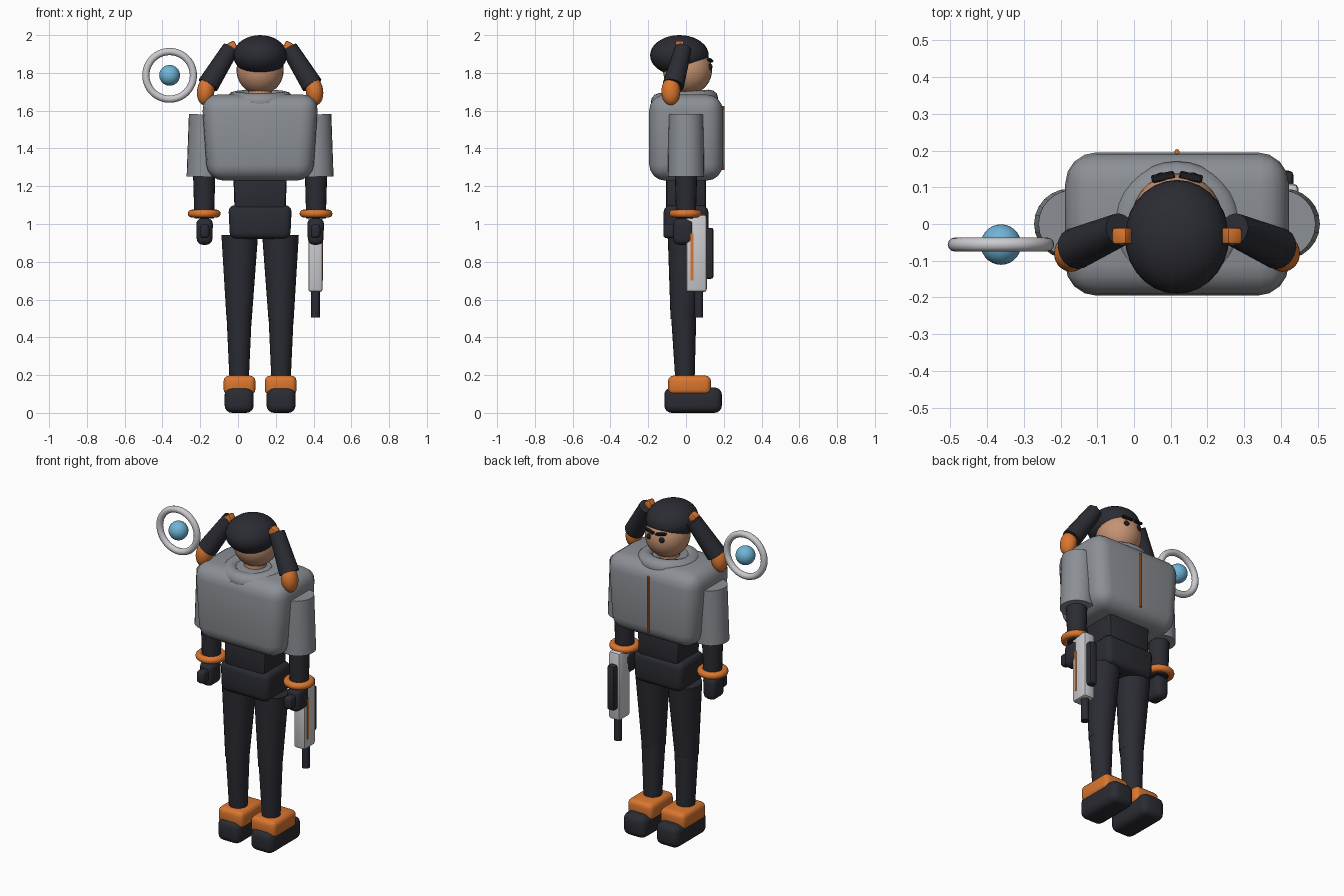
import bpy, bmesh, math
from mathutils import Vector, Matrix

if "Cube" in bpy.data.objects:
    bpy.data.objects.remove(bpy.data.objects["Cube"])

CX = 0.117  # body centre line


def material(name, rgb):
    m = bpy.data.materials.new(name)
    m.diffuse_color = (*rgb, 1)
    m.use_nodes = True
    m.node_tree.nodes["Principled BSDF"].inputs["Base Color"].default_value = m.diffuse_color
    return m


DARK = material("charcoal", (0.024, 0.025, 0.033))
GREY = material("jacket grey", (0.26, 0.275, 0.30))
ORANGE = material("orange", (0.70, 0.18, 0.028))
SKIN = material("skin", (0.56, 0.29, 0.17))
WHITE = material("pale metal", (0.60, 0.60, 0.63))
BLUE = material("blue", (0.16, 0.46, 0.68))
BLACK = material("black", (0.012, 0.012, 0.016))


def finish(name, bm, mat, angle=40):
    me = bpy.data.meshes.new(name)
    bmesh.ops.recalc_face_normals(bm, faces=bm.faces)
    bm.to_mesh(me)
    bm.free()
    ob = bpy.data.objects.new(name, me)
    bpy.context.collection.objects.link(ob)
    me.materials.append(mat)
    bpy.ops.object.select_all(action='DESELECT')
    ob.select_set(True)
    bpy.context.view_layer.objects.active = ob
    bpy.ops.object.shade_smooth_by_angle(angle=math.radians(angle))
    return ob


def box(name, lo, hi, mat, bevel=0.02, seg=3, taper=1.0, taper_y=1.0, rot=None):
    """Rounded box; taper scales the bottom in x and y."""
    bm = bmesh.new()
    bmesh.ops.create_cube(bm, size=1)
    lo, hi = Vector(lo), Vector(hi)
    c, s = (lo + hi) / 2, hi - lo
    for v in bm.verts:
        if v.co.z < 0:
            v.co.x *= taper
            v.co.y *= taper_y
        v.co = Vector((v.co.x * s.x, v.co.y * s.y, v.co.z * s.z))
    if bevel:
        bmesh.ops.bevel(bm, geom=bm.edges[:], offset=bevel, segments=seg,
                        profile=0.5, affect='EDGES', clamp_overlap=True)
    if rot:
        bm.transform(rot)
    bm.transform(Matrix.Translation(c))
    return finish(name, bm, mat)


def limb(name, a, b, ra, rb, mat, sides=20):
    """Tapered cylinder from a to b."""
    a, b = Vector(a), Vector(b)
    d = b - a
    bm = bmesh.new()
    bmesh.ops.create_cone(bm, cap_ends=True, segments=sides, radius1=ra, radius2=rb, depth=d.length)
    bm.transform(Matrix.Translation((a + b) / 2) @ d.to_track_quat('Z', 'Y').to_matrix().to_4x4())
    return finish(name, bm, mat)


def ball(name, c, r, mat, rot=None):
    bm = bmesh.new()
    bmesh.ops.create_uvsphere(bm, u_segments=28, v_segments=18, radius=1)
    bm.transform(Matrix.Translation(c) @ (rot or Matrix()) @ Matrix.Diagonal((*r, 1)))
    return finish(name, bm, mat, 60)


def ring(name, c, R, r, mat, rot=None, n=32, m=12):
    bm = bmesh.new()
    g = []
    for i in range(n):
        t = 2 * math.pi * i / n
        g.append([bm.verts.new(((R + r * math.cos(p)) * math.cos(t),
                                (R + r * math.cos(p)) * math.sin(t), r * math.sin(p)))
                  for p in (2 * math.pi * j / m for j in range(m))])
    for i in range(n):
        for j in range(m):
            k, l = (i + 1) % n, (j + 1) % m
            bm.faces.new((g[i][j], g[k][j], g[k][l], g[i][l]))
    bm.transform(Matrix.Translation(c) @ (rot or Matrix()))
    return finish(name, bm, mat, 60)


# Head and hair
ball("head", (CX, 0.008, 1.815), (0.125, 0.13, 0.13), SKIN)
ball("hair_cap", (CX, -0.035, 1.893), (0.142, 0.155, 0.107), DARK)
limb("neck", (CX, 0, 1.62), (CX, 0, 1.74), 0.065, 0.06, SKIN)

# Jacket, collar, zip
box("jacket", (CX - 0.31, -0.195, 1.23), (CX + 0.31, 0.195, 1.685), GREY, 0.085, 4, taper=0.9)
ring("collar", (CX, -0.008, 1.655), 0.132, 0.047, GREY, Matrix.Rotation(math.radians(4), 4, 'X'))
limb("zip", (CX, 0.197, 1.285), (CX, 0.197, 1.625), 0.007, 0.007, ORANGE, 8)

# Waist and hips
box("waist", (CX - 0.142, -0.105, 1.06), (CX + 0.142, 0.105, 1.27), DARK, 0.015, 2, taper=0.95)
box("hips", (CX - 0.168, -0.118, 0.92), (CX + 0.168, 0.118, 1.10), DARK, 0.035, 3, taper=0.95)

for s, side in ((-1, "left"), (1, "right")):
    def X(d):
        return CX + s * d

    # Face details
    ball(side + "_eye", (X(0.043), 0.128, 1.832), (0.016, 0.012, 0.016), BLACK)
    box(side + "_brow", (X(0.038) - 0.032, 0.117, 1.860), (X(0.038) + 0.032, 0.139, 1.874), BLACK, 0.004, 1,
        rot=Matrix.Rotation(-s * 0.15, 4, 'Y') @ Matrix.Rotation(-s * 0.2, 4, 'Z'))

    # Pigtail with tie and tip
    box(side + "_hair_tie", (X(0.147) - 0.022, -0.055, 1.915), (X(0.147) + 0.022, -0.01, 1.965), ORANGE, 0.008, 2,
        rot=Matrix.Rotation(s * 0.5, 4, 'Y'))
    limb(side + "_pigtail", (X(0.155), -0.015, 1.93), (X(0.276), -0.067, 1.735), 0.045, 0.057, DARK, 16)
    ball(side + "_pigtail_tip", (X(0.288), -0.08, 1.703), (0.046, 0.05, 0.075), ORANGE,
         Matrix.Rotation(-s * 0.12, 4, 'Y'))

    # Arm
    limb(side + "_sleeve", (X(0.293), 0, 1.25), (X(0.285), 0, 1.58), 0.096, 0.092, GREY, 24)
    limb(side + "_forearm", (X(0.296), 0, 1.03), (X(0.296), 0, 1.30), 0.052, 0.06, DARK)
    ring(side + "_cuff", (X(0.296), -0.002, 1.055), 0.066, 0.021, ORANGE)
    box(side + "_hand", (X(0.294) - 0.045, -0.07, 0.89), (X(0.294) + 0.045, 0.045, 1.03), DARK, 0.03, 3, taper=0.9)
    box(side + "_thumb", (X(0.294) - 0.025, -0.12, 0.925), (X(0.294) + 0.025, -0.04, 1.0), DARK, 0.018, 3)

    # Leg
    limb(side + "_thigh", (X(0.111), -0.015, 0.495), (X(0.108), 0, 0.94), 0.067, 0.097, DARK, 24)
    limb(side + "_shin", (X(0.111), -0.005, 0.15), (X(0.111), -0.012, 0.50), 0.05, 0.066, DARK, 24)

    # Boot
    box(side + "_boot", (X(0.111) - 0.077, -0.115, 0), (X(0.111) + 0.077, 0.19, 0.135), DARK, 0.04, 4)
    box(side + "_boot_top", (X(0.109) - 0.084, -0.095, 0.095), (X(0.109) + 0.084, 0.132, 0.197), ORANGE, 0.028, 3)

# Pistol held in the right hand
GX = 0.41
box("pistol_body", (GX - 0.038, 0.0, 0.64), (GX + 0.038, 0.11, 1.05), WHITE, 0.015, 2)
box("pistol_stripe", (GX + 0.034, 0.025, 0.70), (GX + 0.041, 0.04, 0.95), ORANGE, 0)
box("pistol_grip", (GX - 0.024, 0.095, 0.71), (GX + 0.024, 0.145, 0.98), DARK, 0.012, 2)
limb("pistol_barrel", (GX, 0.068, 0.505), (GX, 0.068, 0.66), 0.023, 0.023, DARK, 16)

# Floating ring and orb
ring("halo_ring", (-0.362, -0.056, 1.787), 0.126, 0.019, WHITE, Matrix.Rotation(math.pi / 2, 4, 'X'), 40)
ball("orb", (-0.362, -0.056, 1.787), (0.055, 0.055, 0.055), BLUE)
